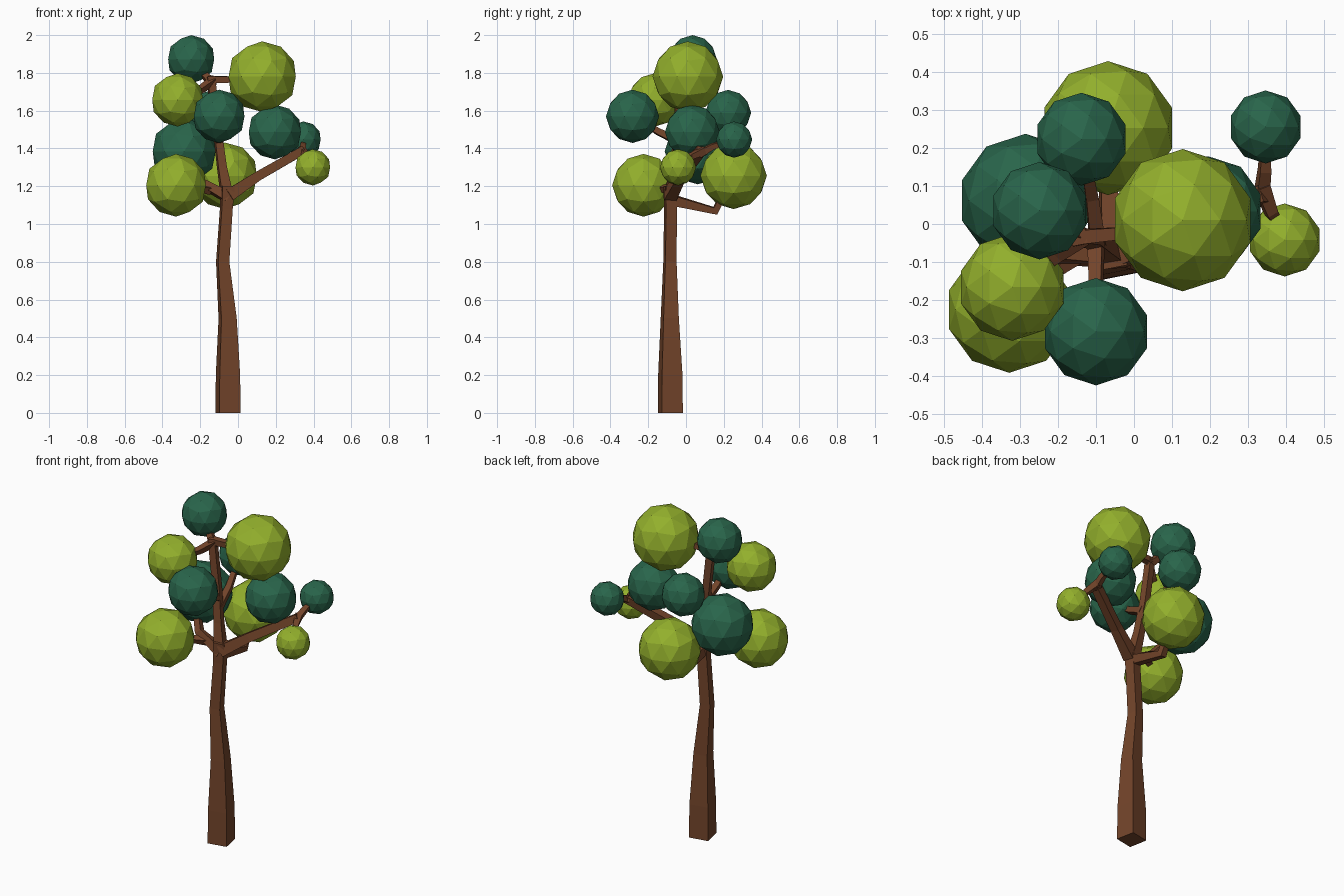
import bpy, bmesh, math
from mathutils import Vector

if "Cube" in bpy.data.objects:
    bpy.data.objects.remove(bpy.data.objects["Cube"])


def material(name, rgb):
    m = bpy.data.materials.new(name)
    m.diffuse_color = (*rgb, 1)
    m.use_nodes = True
    m.node_tree.nodes["Principled BSDF"].inputs["Base Color"].default_value = m.diffuse_color
    return m


BARK = material("bark", (0.17, 0.058, 0.023))
LIGHT = material("light_leaf", (0.29, 0.43, 0.025))
DARK = material("dark_leaf", (0.022, 0.13, 0.07))


def add_object(name, bm, mat):
    mesh = bpy.data.meshes.new(name)
    bm.to_mesh(mesh)
    bm.free()
    mesh.materials.append(mat)
    obj = bpy.data.objects.new(name, mesh)
    bpy.context.collection.objects.link(obj)


def limb(name, path):
    """Sweep a square section along points of (x, y, z, width)."""
    bm = bmesh.new()
    pts = [Vector(p[:3]) for p in path]
    rings = []
    for i, p in enumerate(pts):
        ahead = (pts[min(i + 1, len(pts) - 1)] - p).normalized()
        behind = (p - pts[max(i - 1, 0)]).normalized()
        turn = Vector((0, 0, 1)).rotation_difference(ahead + behind)
        r = path[i][3] / math.sqrt(2)
        ring = []
        for k in range(4):
            a = math.radians(56 + 90 * k)
            ring.append(bm.verts.new(p + turn @ Vector((r * math.cos(a), r * math.sin(a), 0))))
        rings.append(ring)
    for a, b in zip(rings, rings[1:]):
        for k in range(4):
            bm.faces.new((a[k], a[(k + 1) % 4], b[(k + 1) % 4], b[k]))
    bm.faces.new(rings[0][::-1])
    bm.faces.new(rings[-1])
    bmesh.ops.recalc_face_normals(bm, faces=bm.faces)
    add_object(name, bm, BARK)


def leaf_ball(name, x, y, z, r, mat):
    bm = bmesh.new()
    bmesh.ops.create_icosphere(bm, subdivisions=3 if r < 0 else 2, radius=r)
    bmesh.ops.translate(bm, verts=bm.verts, vec=(x, y, z))
    add_object(name, bm, mat)


# Trunk and the main upward stem
limb("trunk", [(-.053, -.083, 0, .113), (-.053, -.083, .2, .110), (-.055, -.086, .5, .082),
               (-.081, -.085, .8, .060), (-.062, -.082, 1.08, .058), (-.055, -.082, 1.2, .065)])
limb("upper_stem", [(-.055, -.082, 1.13, .06), (-.085, -.06, 1.3, .045),
                    (-.11, -.04, 1.5, .04), (-.145, -.035, 1.78, .04)])

# Branches reaching into the foliage
limb("right_branch", [(-.05, -.085, 1.15, .065), (.1, -.03, 1.25, .05), (.345, .08, 1.39, .045)])
limb("right_twig_back", [(.335, .07, 1.37, .035), (.343, .14, 1.41, .03), (.346, .23, 1.44, .02)])
limb("right_twig_front", [(.335, .10, 1.39, .04), (.36, .03, 1.36, .03), (.39, -.02, 1.31, .02)])
limb("left_branch", [(-.05, -.085, 1.14, .055), (-.2, -.08, 1.22, .04), (-.28, 0, 1.33, .03)])
limb("left_twig", [(-.15, -.08, 1.18, .04), (-.22, -.13, 1.19, .03), (-.3, -.2, 1.2, .03)])
limb("back_branch", [(-.06, -.085, 1.13, .055), (-.07, .155, 1.07, .04), (-.07, .21, 1.18, .03)])
limb("front_branch", [(-.1, -.045, 1.44, .04), (-.1, -.15, 1.49, .033), (-.1, -.24, 1.55, .025)])
limb("rear_branch", [(-.095, -.05, 1.38, .04), (-.11, .07, 1.45, .033), (-.13, .18, 1.55, .025)])
limb("top_right_branch", [(-.16, -.035, 1.765, .038), (-.04, -.025, 1.765, .032), (.08, 0, 1.77, .025)])
limb("top_left_branch", [(-.13, -.03, 1.76, .04), (-.2, -.08, 1.71, .032), (-.29, -.14, 1.67, .025)])
limb("crown_branch", [(-.14, -.035, 1.75, .04), (-.18, -.01, 1.79, .032), (-.24, .03, 1.85, .025)])

# Faceted foliage balls
balls = {
    "crown": (-.248, .035, 1.872, .128, DARK),
    "top_right": (.128, .01, 1.78, .187, LIGHT),
    "top_left": (-.32, -.166, 1.657, .141, LIGHT),
    "front": (-.10, -.283, 1.57, .141, DARK),
    "low_left": (-.328, -.225, 1.205, .166, LIGHT),
    "left": (-.285, .062, 1.385, .175, DARK),
    "low_back": (-.068, .252, 1.255, .176, LIGHT),
    "right": (.195, .033, 1.487, .145, DARK),
    "far_right_back": (.346, .255, 1.447, .096, DARK),
    "far_right_front": (.396, -.042, 1.30, .096, LIGHT),
    "rear": (-.138, .223, 1.588, .122, DARK),
}
for name, values in balls.items():
    leaf_ball("foliage_" + name, *values)
